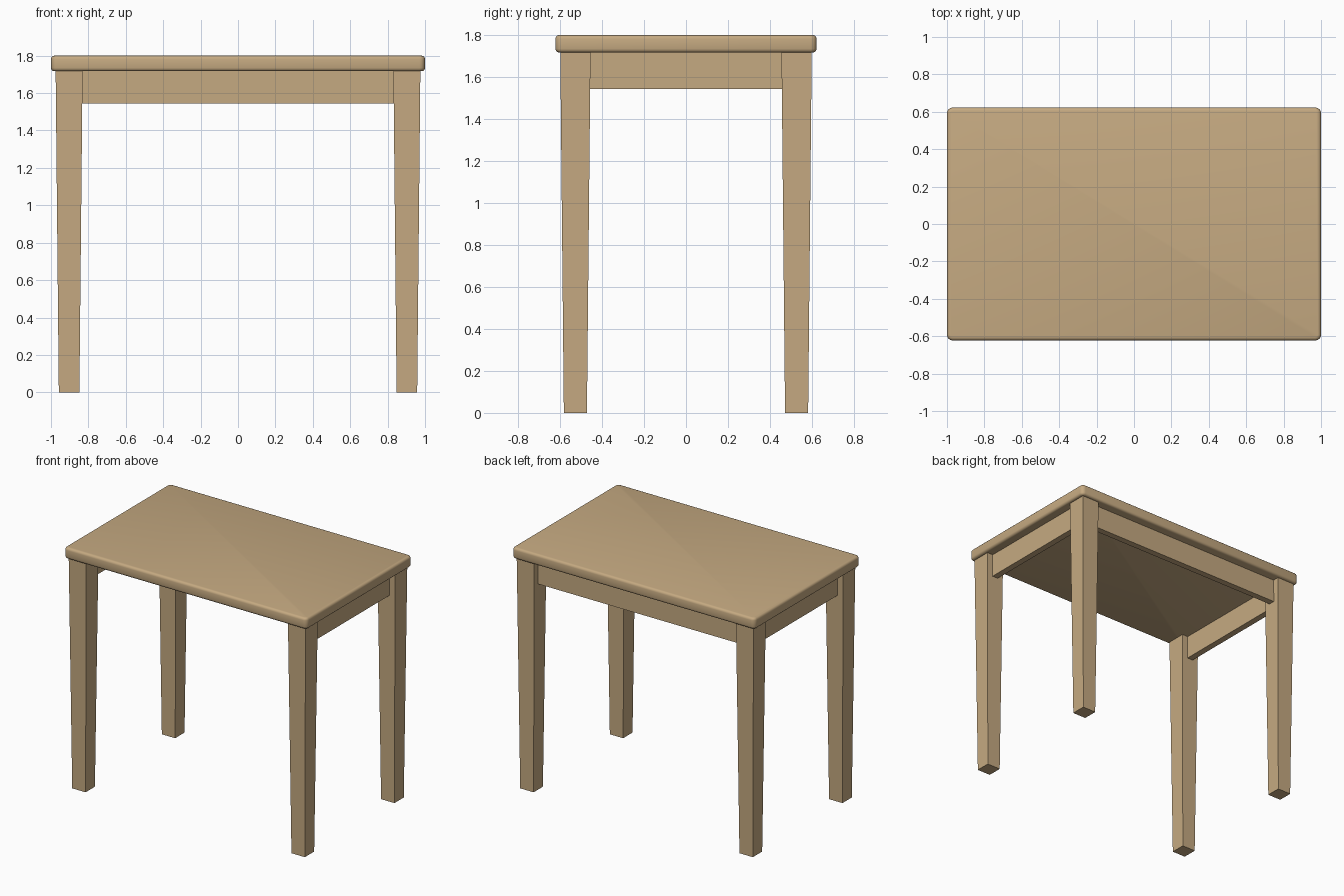
import bpy, bmesh

if "Cube" in bpy.data.objects:
    bpy.data.objects.remove(bpy.data.objects["Cube"])

wood = bpy.data.materials.new("wood")
wood.diffuse_color = (0.56, 0.40, 0.22, 1)
wood.use_nodes = True
wood.node_tree.nodes["Principled BSDF"].inputs["Base Color"].default_value = wood.diffuse_color

TOP_Z, UNDER_Z, APRON_Z = 1.80, 1.717, 1.543
LEG_X, LEG_Y = 0.903, 0.527
LEG_TOP, LEG_FOOT = 0.072, 0.055   # half widths
APRON_T = 0.048


def make_object(name, bm):
    bmesh.ops.recalc_face_normals(bm, faces=bm.faces)
    mesh = bpy.data.meshes.new(name)
    bm.to_mesh(mesh)
    bm.free()
    mesh.materials.append(wood)
    obj = bpy.data.objects.new(name, mesh)
    bpy.context.collection.objects.link(obj)
    return obj


def box(size, centre):
    bm = bmesh.new()
    bmesh.ops.create_cube(bm, size=1)
    bmesh.ops.scale(bm, vec=size, verts=bm.verts)
    bmesh.ops.translate(bm, vec=centre, verts=bm.verts)
    return bm


# Tabletop: rounded corners, then softened rims
bm = box((2.0, 1.245, TOP_Z - UNDER_Z), (0, 0, (TOP_Z + UNDER_Z) / 2))
upright = [e for e in bm.edges if abs(e.verts[0].co.z - e.verts[1].co.z) > 0.01]
bmesh.ops.bevel(bm, geom=upright, offset=0.03, segments=4, profile=0.5, affect='EDGES')
rims = [e for e in bm.edges if abs(e.verts[0].co.z - e.verts[1].co.z) < 0.001]
bmesh.ops.bevel(bm, geom=rims, offset=0.018, segments=3, profile=0.5, affect='EDGES')
top = make_object("tabletop", bm)
bpy.context.view_layer.objects.active = top
top.select_set(True)
bpy.ops.object.shade_smooth_by_angle()

# Four tapered legs
for sy, depth in ((-1, "front"), (1, "back")):
    for sx, side in ((-1, "left"), (1, "right")):
        bm = box((2 * LEG_TOP, 2 * LEG_TOP, UNDER_Z), (0, 0, UNDER_Z / 2))
        feet = [v for v in bm.verts if v.co.z < 0.01]
        k = LEG_FOOT / LEG_TOP
        bmesh.ops.scale(bm, vec=(k, k, 1), verts=feet)
        bmesh.ops.translate(bm, vec=(sx * LEG_X, sy * LEG_Y, 0), verts=bm.verts)
        make_object(f"{depth}_{side}_leg", bm)

# Aprons between the legs on the back and both sides; the front is open
h, z = UNDER_Z - APRON_Z, (UNDER_Z + APRON_Z) / 2
make_object("back_apron", box((2 * (LEG_X - 0.065), APRON_T, h), (0, LEG_Y, z)))
for sx, side in ((-1, "left"), (1, "right")):
    make_object(f"{side}_apron", box((APRON_T, 2 * (LEG_Y - 0.065), h), (sx * LEG_X, 0, z)))
